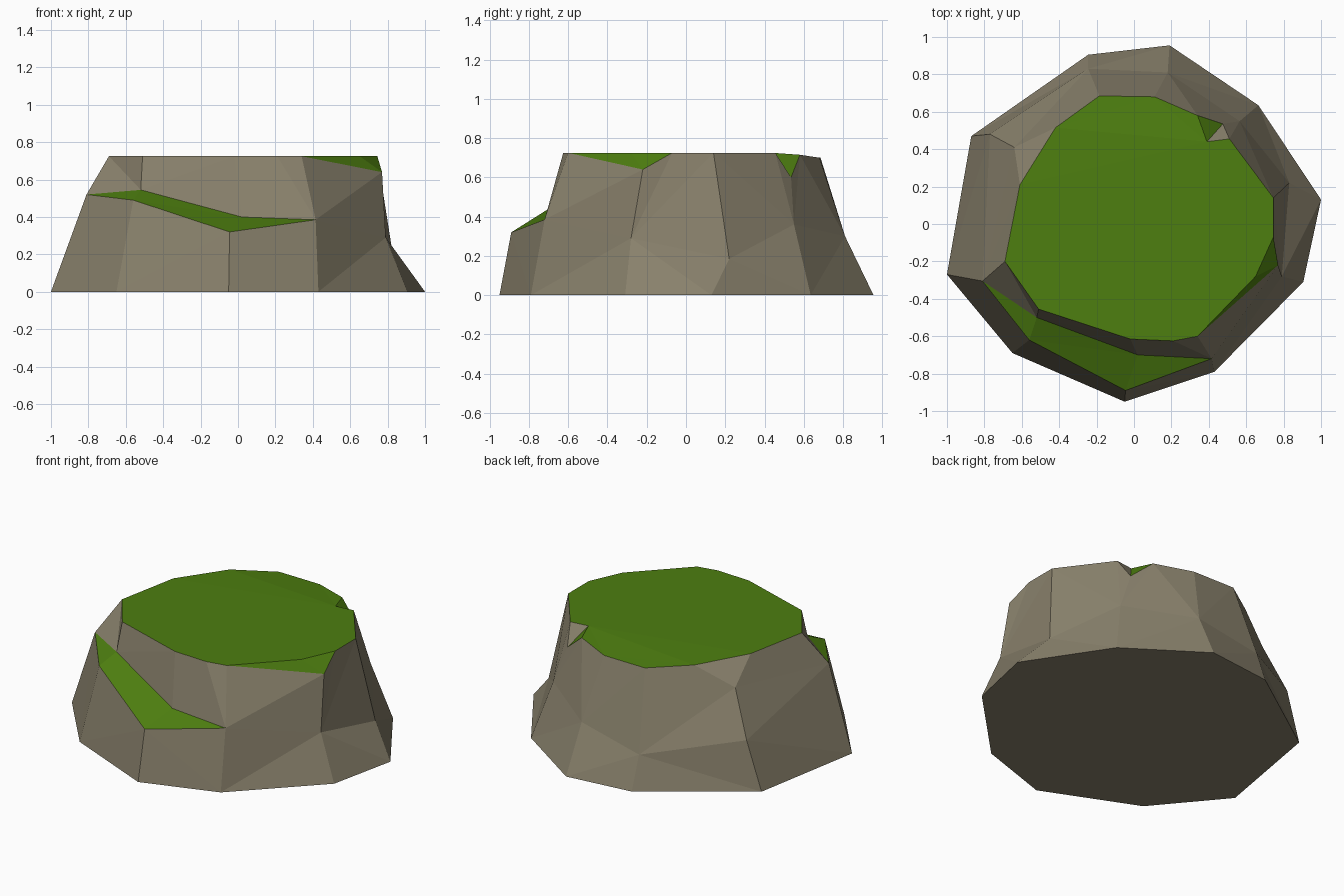
import bpy, bmesh
from mathutils import Vector

if "Cube" in bpy.data.objects:
    bpy.data.objects.remove(bpy.data.objects["Cube"])

H = 0.725  # plateau height


def material(name, colour):
    m = bpy.data.materials.new(name)
    m.diffuse_color = (*colour, 1)
    m.use_nodes = True
    m.node_tree.nodes["Principled BSDF"].inputs["Base Color"].default_value = m.diffuse_color
    return m


bm = bmesh.new()


def ring(points, z=0.0):
    """Vertices from (x, y) or (x, y, z) points."""
    return [bm.verts.new(p if len(p) == 3 else (*p, z)) for p in points]


def face(verts, mat=0):
    bm.faces.new(verts).material_index = mat


def zip_rings(low, high):
    """Triangle band between two closed rings, always taking the shorter diagonal."""
    i = j = 0
    n, m = len(low), len(high)
    while i < n or j < m:
        a, b = low[i % n], high[j % m]
        a2, b2 = low[(i + 1) % n], high[(j + 1) % m]
        up = j < m and (i == n or (a.co - b2.co).length < (a2.co - b.co).length)
        if up:
            face([a, b2, b])
            j += 1
        else:
            face([a, a2, b])
            i += 1


# Foot outline, counter-clockwise from the left
foot = ring([(-1, -.27), (-.65, -.69), (-.05, -.95), (.43, -.79), (.905, -.31),
             (1, .13), (.665, .635), (.19, .955), (-.245, .905), (-.87, .47)])
# Break line half way up the cliff, one point per foot corner
waist = ring([(-.81, -.305, .52), (-.56, -.62, .49), (-.045, -.89, .32),
              (.415, -.72, .385), (.79, -.28, .29), (.83, .22, .185),
              (.565, .55, .36), (.18, .81, .3), (-.245, .83, .21), (-.77, .48, .31)])
# Inner edge of the grassy ledge, and a bulge on the left back corner
ledge = ring([(-.52, -.50, .545), (.02, -.70, .40)])
bulge, = ring([(-.64, .41, .59)])
# Cliff rim, with a low lip at the right and a notch at the back right
rim = ring([(-.69, -.2), (-.51, -.455), (-.02, -.615), (.21, -.625), (.34, -.6),
            (.77, -.22, .64), (.745, -.07), (.745, .14), (.51, .455),
            (.475, .535, .6), (.34, .58, .715), (.11, .68, .70),
            (-.185, .685, .70), (-.42, .515, .717), (-.61, .21)], H)
lip, notch = ring([(.65, -.28), (.39, .44)], H)

# Underside and lower cliff
face(foot[::-1])
for k in range(10):
    n = (k + 1) % 10
    face([foot[k], foot[n], waist[n], waist[k]])

# Upper cliff
face([waist[8], waist[9], bulge])
face([waist[9], waist[0], bulge])
zip_rings([waist[0], *ledge, *waist[3:9], bulge], rim)

# Grass: ledge, plateau, sloping lip, notch side
face([*waist[:3], ledge[1], ledge[0]], 1)
face([waist[2], waist[3], ledge[1]], 1)
face([*rim[:5], lip, *rim[6:9], notch, *rim[10:]], 1)
face([rim[4], rim[5], rim[6], lip], 1)
face([notch, rim[9], rim[10]], 1)
# Bare rock in the notch
face([rim[8], rim[9], notch])

bmesh.ops.triangulate(bm, faces=bm.faces[:])
bmesh.ops.recalc_face_normals(bm, faces=bm.faces[:])

mesh = bpy.data.meshes.new("rocky_plateau")
bm.to_mesh(mesh)
bm.free()
mesh.materials.append(material("stone", (.25, .22, .15)))
mesh.materials.append(material("grass", (.075, .21, .005)))
bpy.context.collection.objects.link(bpy.data.objects.new("rocky_plateau", mesh))
